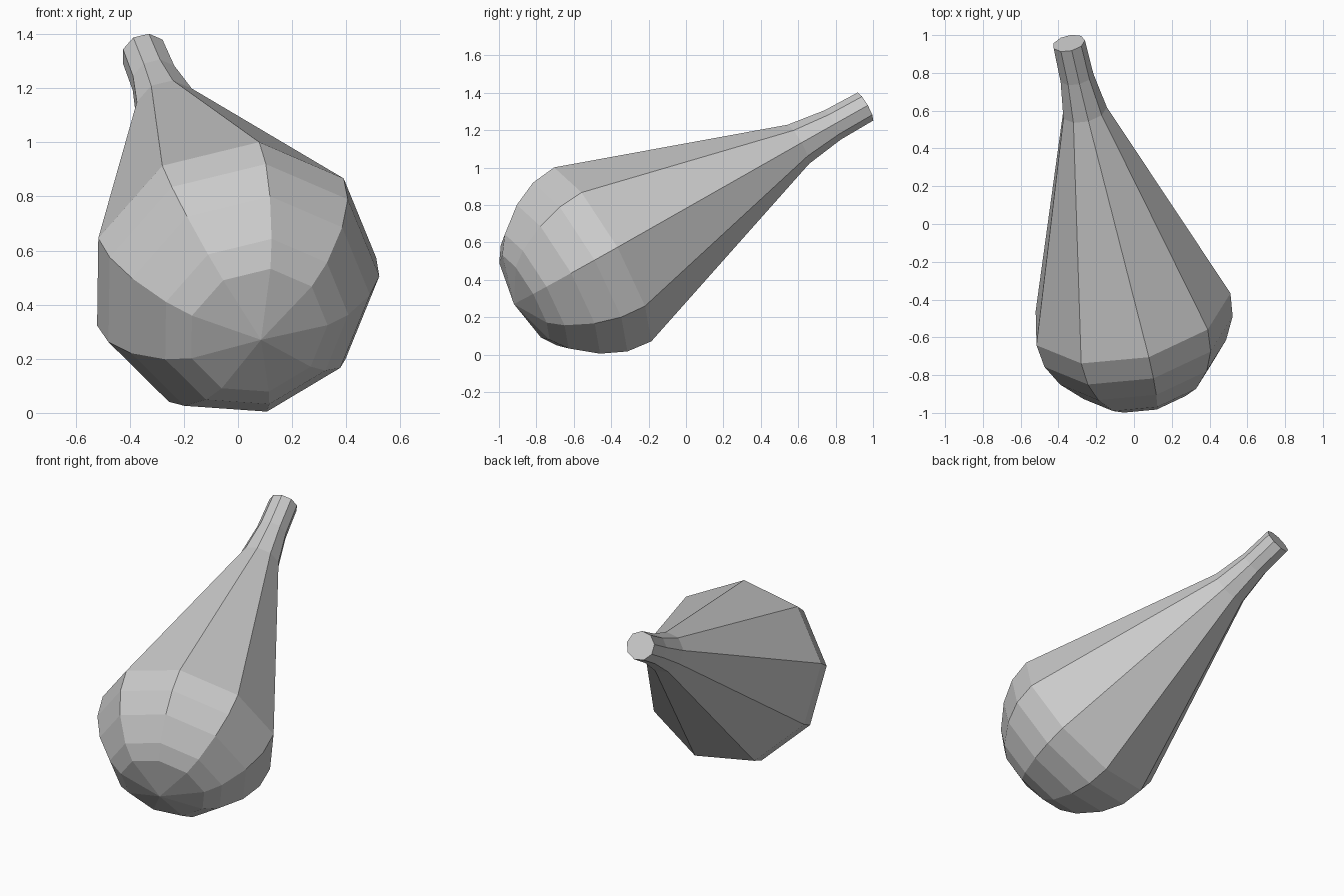
import bpy, bmesh, math
from mathutils import Vector

if "Cube" in bpy.data.objects:
    bpy.data.objects.remove(bpy.data.objects["Cube"])

SIDES = 9
POLE = Vector((0.085, -0.92, 0.27))      # centre of the rounded end
TIP = Vector((-0.345, 0.957, 1.325))     # centre of the flat handle end
axis = (TIP - POLE).normalized()
length = (TIP - POLE).length

# Direction of the first meridian, made square to the axis
u = Vector((0.099, -0.245, 0.474))
u = (u - axis * u.dot(axis)).normalized()
v = axis.cross(u)

# Profile: distance along the axis, radius
profile = [(0.066, 0.264), (0.130, 0.355), (0.262, 0.463), (0.396, 0.525),
           (0.536, 0.541),                                  # widest ring
           (1.775, 0.121), (1.99, 0.091), (length, 0.087)]  # neck and handle

bm = bmesh.new()
rings = []
for t, r in profile:
    ring = []
    for i in range(SIDES):
        a = math.tau * i / SIDES
        ring.append(bm.verts.new(POLE + axis * t + r * (u * math.cos(a) + v * math.sin(a))))
    rings.append(ring)

# Rounded end fan, side faces and handle cap
pole = bm.verts.new(POLE)
for i in range(SIDES):
    j = (i + 1) % SIDES
    bm.faces.new((pole, rings[0][j], rings[0][i]))
    for lo, hi in zip(rings, rings[1:]):
        bm.faces.new((lo[i], lo[j], hi[j], hi[i]))
bm.faces.new(rings[-1])
bmesh.ops.recalc_face_normals(bm, faces=bm.faces)

mesh = bpy.data.meshes.new("club")
bm.to_mesh(mesh)
bm.free()
bpy.context.collection.objects.link(bpy.data.objects.new("club", mesh))
